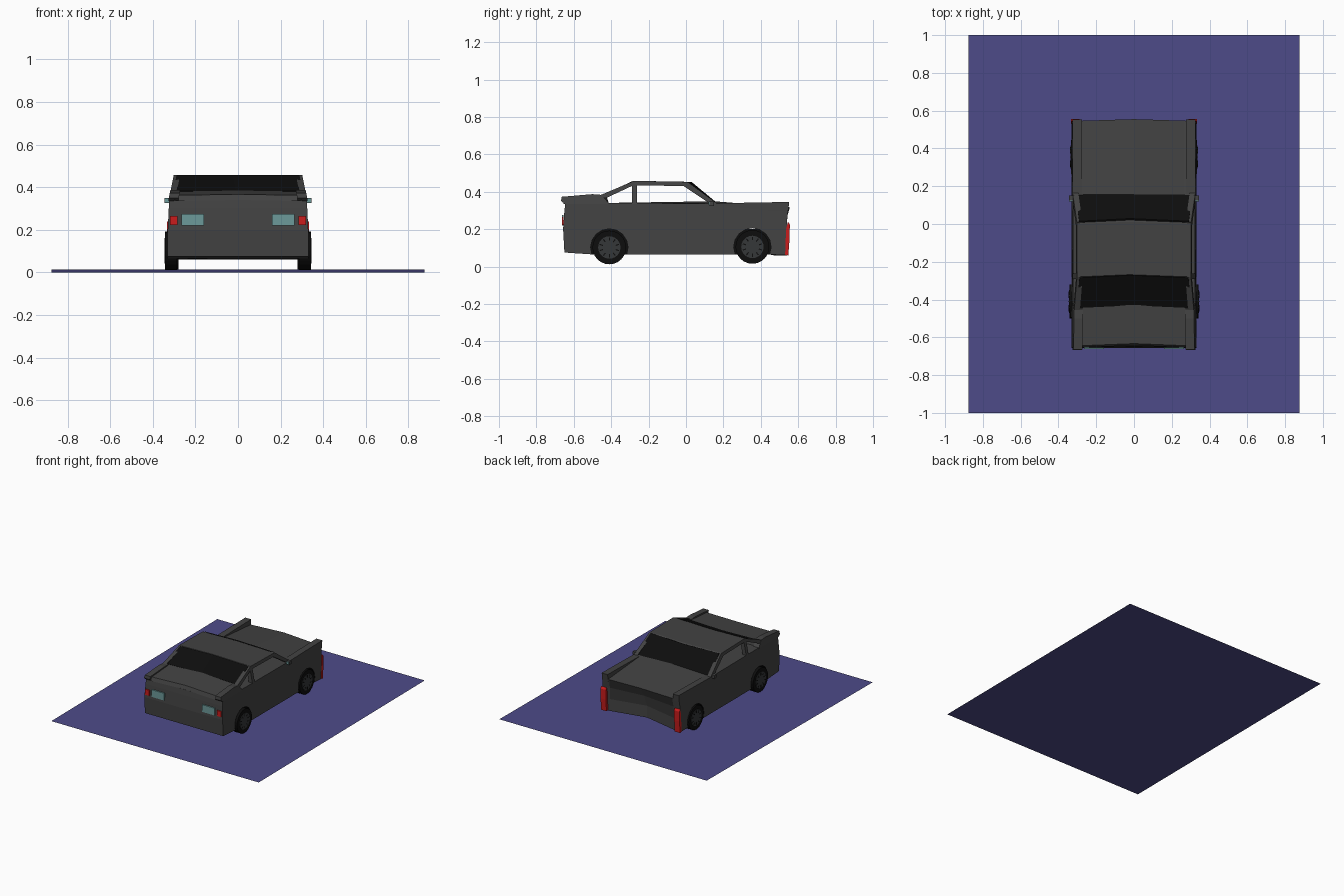
import bpy, bmesh, math
from mathutils import Matrix, Vector

if "Cube" in bpy.data.objects:
    bpy.data.objects.remove(bpy.data.objects["Cube"])


def mat(name, r, g, b):
    m = bpy.data.materials.new(name)
    m.diffuse_color = (r, g, b, 1)
    m.use_nodes = True
    m.node_tree.nodes["Principled BSDF"].inputs["Base Color"].default_value = m.diffuse_color
    return m


GREY = mat("dark_grey_paint", 0.055, 0.055, 0.055)
BLACK = mat("black", 0.004, 0.004, 0.004)
HUB = mat("hub_grey", 0.035, 0.038, 0.04)
TEAL = mat("teal_glass", 0.15, 0.32, 0.32)
RED = mat("red_lamp", 0.6, 0.012, 0.012)
BLUE = mat("blue_base", 0.075, 0.07, 0.25)


def finish(name, bm, *mats):
    bmesh.ops.recalc_face_normals(bm, faces=bm.faces)
    me = bpy.data.meshes.new(name)
    bm.to_mesh(me)
    bm.free()
    for m in mats:
        me.materials.append(m)
    ob = bpy.data.objects.new(name, me)
    bpy.context.collection.objects.link(ob)
    return ob


def loft(bm, profile, xs, tweak=lambda x, y, z: (x, y, z)):
    """Sweep a closed (y, z) profile through the x stations."""
    rings = [[bm.verts.new(tweak(x, y, z)) for y, z in profile] for x in xs]
    n = len(profile)
    for a, b in zip(rings, rings[1:]):
        for i in range(n):
            j = (i + 1) % n
            bm.faces.new((a[i], a[j], b[j], b[i]))
    bm.faces.new(rings[0])
    bm.faces.new(rings[-1][::-1])


def taper(x, y, z):
    """Lean the cabin sides inwards above the sill."""
    return (x - math.copysign(max(0, z - 0.34) * 0.2, x), y, z)


def both_sides(name, profile, x0, x1, m, tweak=taper):
    bm = bmesh.new()
    for s in (-1, 1):
        loft(bm, profile, (s * x0, s * x1), tweak)
    return finish(name, bm, m)


def box_profile(y0, y1, z0, z1):
    return [(y0, z0), (y1, z0), (y1, z1), (y0, z1)]


plain = lambda x, y, z: (x, y, z)
WHEELS = ((-0.41, 0.102), (0.355, 0.105))
ARCH = 0.1


# base plate, very slightly tilted
bm = bmesh.new()
bm.faces.new([bm.verts.new((x, y, 0.008 + 0.007 * y))
              for x, y in ((-0.875, -1), (0.875, -1), (0.875, 1), (-0.875, 1))])
finish("base_plate", bm, BLUE)


# lower body with wheel arches and a hollowed +y end
def arch(cy, cz):
    a0 = math.asin((0.065 - cz) / ARCH)
    return [(cy + ARCH * math.cos(a), cz + ARCH * math.sin(a))
            for a in (math.pi - a0 - k / 10 * (math.pi - 2 * a0) for k in range(11))]


profile = [(-0.65, 0.075)] + arch(*WHEELS[0]) + arch(*WHEELS[1]) + [
    (0.54, 0.06), (0.54, 0.15), (0.54, 0.24), (0.545, 0.305), (0.15, 0.337),
    (-0.43, 0.34), (-0.645, 0.34), (-0.65, 0.3), (-0.657, 0.2)]


def body_shape(x, y, z):
    w = 1 - max(0, z - 0.2) * 0.15
    if y > 0.53:
        c = 1 - abs(x) / 0.33
        y += 0.01 * c if z > 0.26 else -0.07 * c * (1 if z < 0.2 else 0.5)
    if z > 0.3 and y > 0.14:
        z += 0.012 * (1 - abs(x) / 0.33)
    return (x * w, y, z)


bm = bmesh.new()
loft(bm, profile, (-0.33, -0.27, 0, 0.27, 0.33), body_shape)
for f in bm.faces:
    c = f.calc_center_median()
    near = any(math.hypot(c.y - y, c.z - z) < ARCH + 0.002 for y, z in WHEELS)
    f.material_index = 1 if near and len(f.verts) == 4 else 0
finish("body", bm, GREY, BLACK)

# dark filling between the wheels
bm = bmesh.new()
for cy, cz in WHEELS:
    loft(bm, box_profile(cy - 0.1, cy + 0.1, 0.065, 0.2), (-0.25, 0.25))
finish("wheel_well_core", bm, BLACK)

# raised deck at the -y end, and side rails at both ends
bm = bmesh.new()
loft(bm, [(-0.655, 0.335), (-0.645, 0.362), (-0.44, 0.38), (-0.425, 0.335)],
     (-0.3, 0, 0.3), lambda x, y, z: (x, y + 0.012 * (1 - abs(x) / 0.3), z + 0.005 * (x == 0)))
finish("deck", bm, GREY)
both_sides("deck_rail", [(-0.648, 0.335), (-0.668, 0.35), (-0.665, 0.373), (-0.5, 0.387),
                         (-0.45, 0.383), (-0.41, 0.335)], 0.28, 0.327, GREY)
both_sides("hood_rail", [(0.16, 0.33), (0.545, 0.29), (0.552, 0.345), (0.4, 0.343),
                         (0.16, 0.338)], 0.275, 0.325, GREY, plain)

# roof and pillars
bm = bmesh.new()
loft(bm, [(-0.29, 0.435), (0.0, 0.43), (0.02, 0.443), (0.0, 0.453), (-0.28, 0.458)],
     (-0.325, 0, 0.325), lambda x, y, z: taper(x, y + 0.012 * (x == 0), z))
finish("roof", bm, GREY)
both_sides("front_pillar", [(-0.02, 0.435), (0.125, 0.338), (0.165, 0.338), (0.01, 0.452)],
           0.295, 0.325, GREY)
both_sides("middle_pillar", box_profile(-0.29, -0.262, 0.335, 0.445), 0.295, 0.325, GREY)
both_sides("rear_pillar", [(-0.28, 0.435), (-0.43, 0.365), (-0.46, 0.381), (-0.28, 0.457)],
           0.295, 0.325, GREY)

# black windscreens at both ends of the cabin
bend = lambda x, y, z: taper(x, y + 0.014 * (x == 0), z)
for name, prof in (
        ("windscreen", [(0.145, 0.337), (0.153, 0.339), (0.015, 0.453), (0.007, 0.449)]),
        ("rear_screen", [(-0.44, 0.376), (-0.445, 0.383), (-0.285, 0.457), (-0.28, 0.451)])):
    bm = bmesh.new()
    loft(bm, prof, (-0.312, 0, 0.312), bend)
    finish(name, bm, BLACK)

# lamps
both_sides("teal_lamp", box_profile(-0.663, -0.654, 0.22, 0.275), 0.16, 0.265, TEAL, plain)
both_sides("rear_marker_lamp", box_profile(-0.663, -0.654, 0.222, 0.264), 0.285, 0.32, RED, plain)
both_sides("tall_lamp", [(0.53, 0.062), (0.547, 0.06), (0.554, 0.15), (0.555, 0.225),
                         (0.545, 0.24), (0.535, 0.2)], 0.288, 0.333, RED, plain)

# door mirrors
both_sides("mirror", box_profile(0.125, 0.15, 0.325, 0.35), 0.318, 0.345, GREY, plain)
both_sides("mirror_glass", box_profile(0.12, 0.126, 0.328, 0.348), 0.322, 0.343, TEAL, plain)


# wheels: tyre, hub disc and spokes
def disc(bm, r, depth, x, y, z, sides=24):
    m = Matrix.Translation((x, y, z)) @ Matrix.Rotation(math.pi / 2, 4, 'Y')
    bmesh.ops.create_cone(bm, cap_ends=True, segments=sides, radius1=r, radius2=r,
                          depth=depth, matrix=m)


tyres, hubs, spokes = bmesh.new(), bmesh.new(), bmesh.new()
for s in (-1, 1):
    for (cy, cz), outer in zip(WHEELS, (0.342, 0.334)):
        disc(tyres, 0.09, 0.055, s * (outer - 0.0275), cy, cz)
        disc(hubs, 0.06, 0.004, s * (outer + 0.001), cy, cz)
        for k in range(10):
            a = Matrix.Rotation(k * math.tau / 10, 4, 'X')
            p = Vector((s * (outer + 0.003), cy, cz))
            m = (Matrix.Translation(p) @ a @ Matrix.Translation((0, 0, 0.045))
                 @ Matrix.Diagonal((0.002, 0.006, 0.018, 1)))
            bmesh.ops.create_cube(spokes, size=1, matrix=m)
finish("tyres", tyres, BLACK)
finish("wheel_hubs", hubs, HUB)
finish("wheel_slots", spokes, BLACK)
